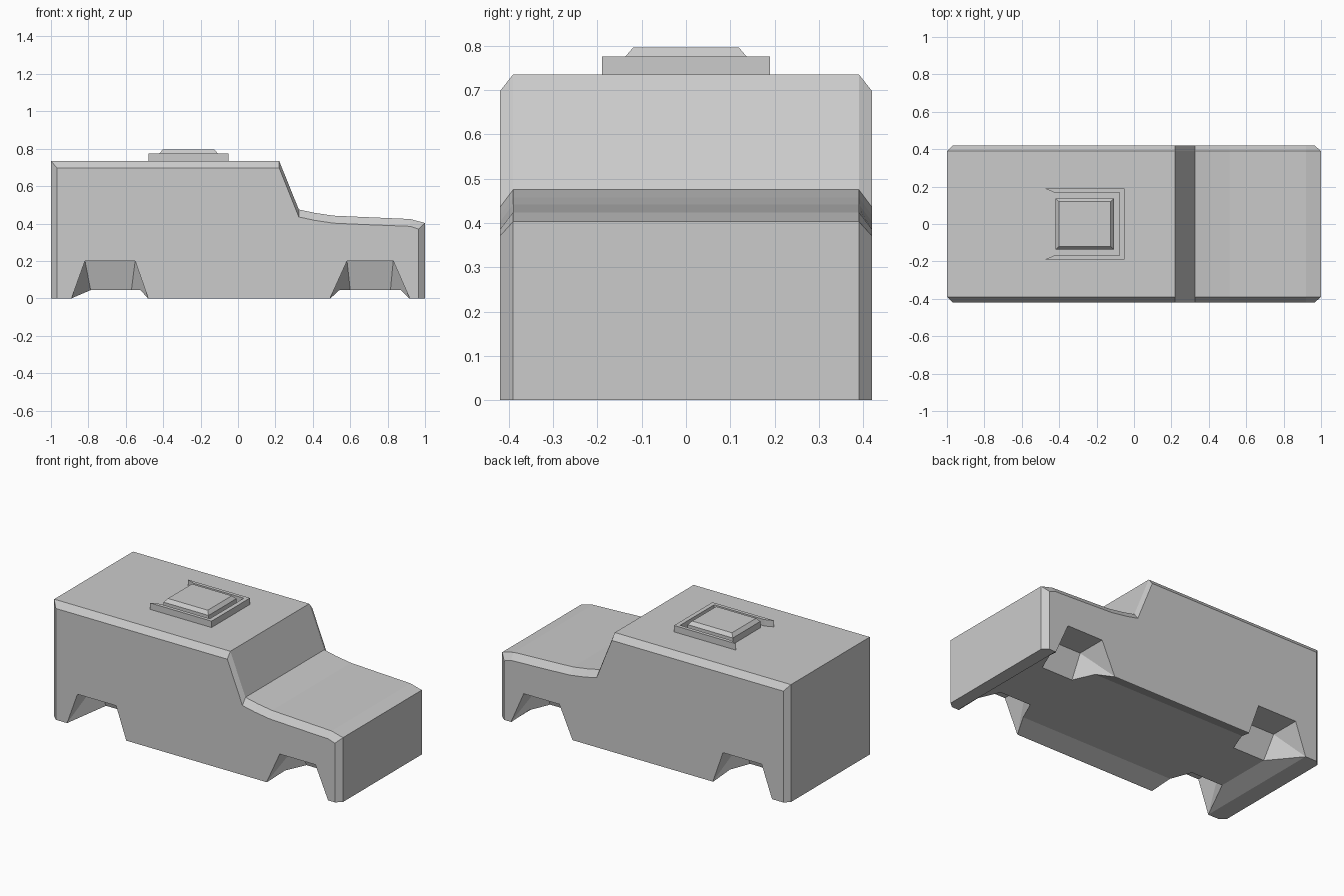
import bpy, bmesh

if "Cube" in bpy.data.objects:
    bpy.data.objects.remove(bpy.data.objects["Cube"])


def finish(name, bm):
    bmesh.ops.recalc_face_normals(bm, faces=bm.faces[:])
    mesh = bpy.data.meshes.new(name)
    bm.to_mesh(mesh)
    bm.free()
    obj = bpy.data.objects.new(name, mesh)
    bpy.context.collection.objects.link(obj)
    return obj


def loft(name, rings):
    """Skin a row of matching closed rings and cap both ends."""
    bm = bmesh.new()
    rows = [[bm.verts.new(p) for p in ring] for ring in rings]
    n = len(rows[0])
    for a, b in zip(rows, rows[1:]):
        for i in range(n):
            j = (i + 1) % n
            bm.faces.new((a[i], a[j], b[j], b[i]))
    bm.faces.new(rows[0])
    bm.faces.new(rows[-1])
    return finish(name, bm)


def hull(name, points):
    bm = bmesh.new()
    for p in points:
        bm.verts.new(p)
    bmesh.ops.convex_hull(bm, input=bm.verts[:])
    return finish(name, bm)


def rect(x0, x1, y, z):
    return [(x0, -y, z), (x1, -y, z), (x1, y, z), (x0, y, z)]


def cut(obj, cutter):
    mod = obj.modifiers.new("cut", 'BOOLEAN')
    mod.operation = 'DIFFERENCE'
    mod.solver = 'EXACT'
    mod.object = cutter
    bpy.context.view_layer.objects.active = obj
    bpy.ops.object.modifier_apply(modifier=mod.name)
    bpy.data.objects.remove(cutter)


# Body shell: side profile at full height, smaller one at the chamfered flanks
centre = [(-1, 0), (-1, .735), (.22, .735), (.325, .475), (.41, .457), (.51, .442),
          (.69, .434), (.92, .424), (1, .403), (1, 0)]
flank = [(-.968, 0), (-.968, .697), (.22, .697), (.325, .435), (.41, .417), (.51, .402),
         (.69, .394), (.92, .385), (.965, .37), (.965, 0)]
sections = [(-.42, flank), (-.39, centre), (.39, centre), (.42, flank)]
body = loft("body", [[(x, y, z) for x, z in prof] for y, prof in sections])

# Wheel arches: tapering pockets, mirrored on both sides
arches = [((-.89, -.48), (-.818, -.55), (-.788, -.57)),
          ((.492, .918), (.583, .83), (.60, .815))]
for low, top, inner in arches:
    for s in (-1, 1):
        pts = []
        for k in (0, 1):
            step = (-.001, .001)[k]
            pts += [(low[k], s * .42, 0), (low[k] + step, s * .45, -.01),
                    (top[k], s * .45, .2), (top[k], s * .23, .2),
                    (inner[k], s * .18, .044), (inner[k], s * .18, .03)]
        cut(body, hull("arch_cutter", pts))

# Shallow recess under the floor with sloped sills
cut(body, hull("floor_cutter", rect(-.912, .924, .438, -.01)
               + rect(-.89, .92, .415, 0) + rect(-.788, .90, .31, .044)))

# Roof rail: U-shaped frame, open to the rear
u = [(-.478, -.19), (-.05, -.19), (-.05, .19), (-.478, .19),
     (-.425, .168), (-.077, .168), (-.077, -.168), (-.425, -.168)]
loft("roof_rail", [[(x, y, z) for x, y in u] for z in (.733, .775)])

# Roof hatch: block with bevelled top
loft("roof_hatch", [rect(-.42, -.108, .137, .733), rect(-.42, -.108, .137, .775),
                    rect(-.402, -.126, .119, .796)])
